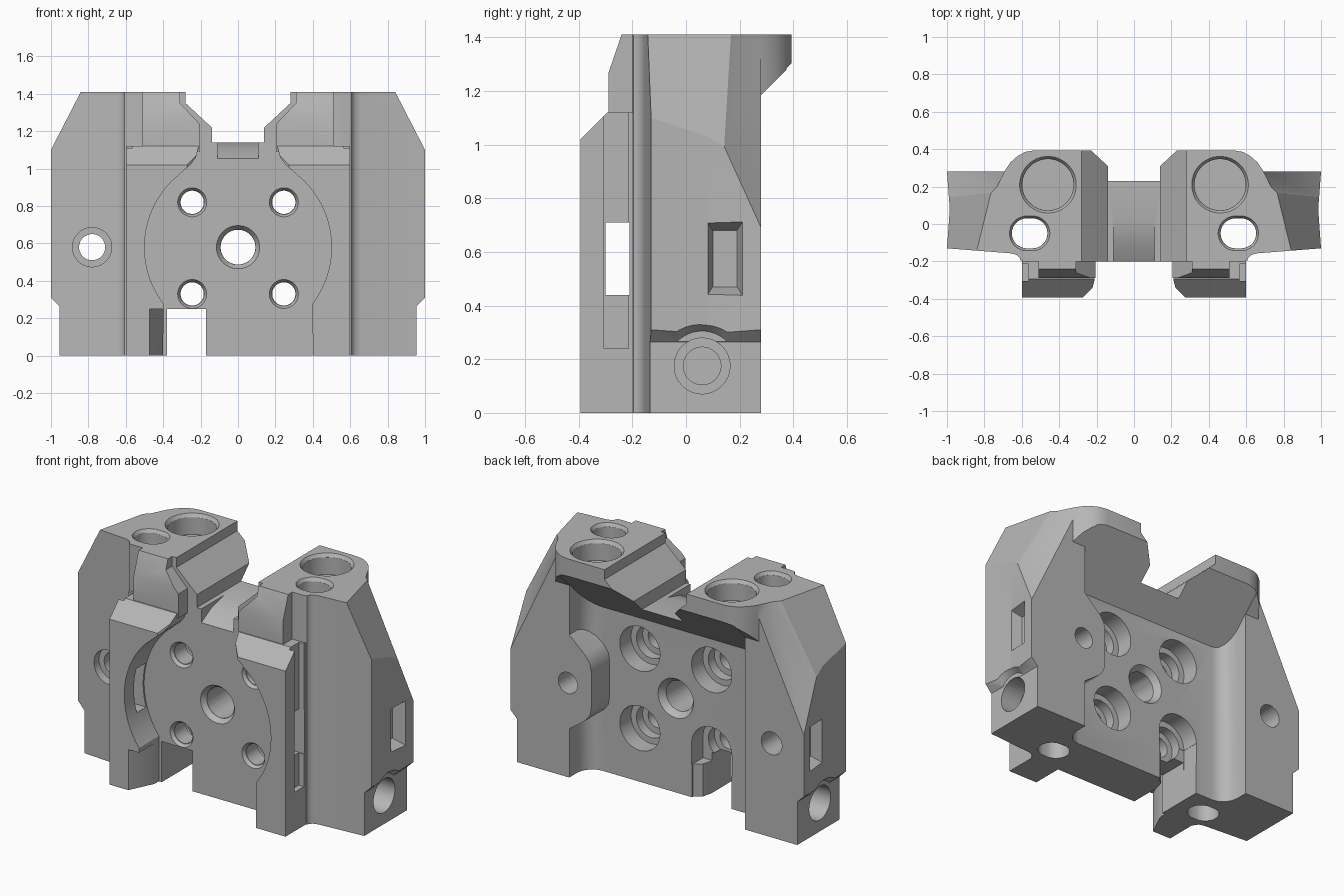
import bpy, bmesh, math
from mathutils import Vector

cube = bpy.data.objects.get("Cube")
if cube:
    bpy.data.objects.remove(cube, do_unlink=True)

steel = bpy.data.materials.new("machined grey")
steel.use_nodes = True
GREY = (0.47, 0.47, 0.47, 1)
steel.diffuse_color = GREY
steel.node_tree.nodes["Principled BSDF"].inputs["Base Color"].default_value = GREY

TOP = 1.41
RAW = 1.5      # untrimmed stock height
FRONT = -0.394


def loft(name, pts, axis, a, b, pts2=None, clips=()):
    """Solid between two matching outlines, trimmed by (point, outward normal) planes."""
    def place(p, h):
        return {"x": (h, p[0], p[1]), "y": (p[0], h, p[1]), "z": (p[0], p[1], h)}[axis]
    bm = bmesh.new()
    lo = [bm.verts.new(place(p, a)) for p in pts]
    hi = [bm.verts.new(place(p, b)) for p in (pts2 or pts)]
    bm.faces.new(lo)
    bm.faces.new(hi)
    n = len(lo)
    for i in range(n):
        j = (i + 1) % n
        bm.faces.new((lo[i], lo[j], hi[j], hi[i]))
    for point, normal in clips:
        bmesh.ops.bisect_plane(bm, geom=bm.verts[:] + bm.edges[:] + bm.faces[:],
                               plane_co=point, plane_no=Vector(normal).normalized(), clear_outer=True)
        bmesh.ops.holes_fill(bm, edges=[e for e in bm.edges if e.is_boundary], sides=0)
    bmesh.ops.recalc_face_normals(bm, faces=bm.faces)
    mesh = bpy.data.meshes.new(name)
    bm.to_mesh(mesh)
    bm.free()
    obj = bpy.data.objects.new(name, mesh)
    bpy.context.collection.objects.link(obj)
    return obj


def rect(u0, u1, v0, v1):
    return [(u0, v0), (u1, v0), (u1, v1), (u0, v1)]


def circle(u, v, r, stretch=0.0):
    ring = []
    for i in range(40):
        t = math.tau * (i + 0.5) / 40
        ring.append((u + r * math.cos(t) + math.copysign(stretch, math.cos(t)), v + r * math.sin(t)))
    return ring


def flip(pts, s):
    return [(s * u, v) for u, v in pts]


def both(half):
    return half + [(-u, v) for u, v in reversed(half)]


def combine(tool, op):
    mod = body.modifiers.new(op, "BOOLEAN")
    mod.operation, mod.solver, mod.object = op, "EXACT", tool
    bpy.ops.object.modifier_apply(modifier=mod.name)
    bpy.data.objects.remove(tool, do_unlink=True)


def add(*args, **kw):
    combine(loft(*args, **kw), "UNION")


def cut(*args, **kw):
    combine(loft(*args, **kw), "DIFFERENCE")


def bore(u, v, axis, a, b, r, r2=None):
    cut("bore", circle(u, v, r), axis, a, b, pts2=circle(u, v, r2 or r))


# Main body with slanted shoulders
shoulders = []
for s in (1, -1):
    shoulders += [((s, -0.13, 1.1), (s * 0.0916, 0.0224, 0.048)),
                  ((s, 0.28, 0.69), (s, 0.98, 0.48))]
plan = both([(0.59, -0.2), (0.606, -0.195), (0.612, -0.18), (0.626, -0.166), (0.655, -0.157),
             (1, -0.13), (0.985, 0.08), (1, 0.28)])
body = loft("block_body", plan, "z", -0.05, RAW, clips=shoulders)
body.data.materials.append(steel)
bpy.context.view_layer.objects.active = body
body.select_set(True)

# Rounded rear lip, then the rear recess under its sloping overhang
lip = both([(0.7, 0.12), (0.735, 0.195), (0.69, 0.285), (0.66, 0.33), (0.62, 0.365), (0.58, 0.386), (0.53, -FRONT)])
add("rear_lip", lip, "z", 0.8, RAW, clips=[((0, 0, 0.905), (0, 1, -1))])
recess = both([(0.6, 0.6), (0.6, 0.2), (0.59, 0.16), (0.57, 0.13), (0.54, 0.108), (0.5, 0.1)])
cut("rear_recess", recess, "z", -0.2, 1.8, clips=[((0, 0, 0.91), (0, -1, 1))])

# Top valley with a sloped front floor
cut("valley", both([(0.28, 1.6), (0.28, 1.35), (0.14, 1.22), (0.14, 1.14)]), "y", -0.6, 0.6)
cut("valley_floor", [(-0.3, 1.0), (-0.2, 1.055), (-0.1, 1.11), (0.02, 1.141), (0.02, 1.2), (-0.3, 1.2)],
    "x", -0.11, 0.11)

# Front pads wrapping the round cavity, with upper jaws
arc = []
for i in range(19):
    t = math.radians(-37 + 82 * i / 18)
    arc.append((0.5 * math.cos(t), 0.58 + 0.5 * math.sin(t)))
pad = [(0.6, -0.05), (0.4, -0.05)] + arc + [(0.29, 0.99), (0.25, 1.025), (0.225, 1.06), (0.21, 1.12), (0.6, 1.12)]
jaw = [(0.205, 1.09), (0.51, 1.09), (0.51, RAW), (0.31, RAW), (0.31, 1.35), (0.205, 1.24)]
for s in (1, -1):
    add("front_pad", flip(pad, s), "y", FRONT, -0.17,
        clips=[((0, FRONT, 1.02), (0, -1, 1)), ((s * 0.22, -0.34, 1), (-s, -1, 0))])
    add("upper_jaw", flip(jaw, s), "y", -0.288, -0.19, clips=[((0, -0.288, 1.27), (0, -0.14, 0.048))])

# Trim the stock flush above and below
cut("top_trim", rect(-2, 2, -2, 2), "z", TOP, 1.8)
cut("base_trim", rect(-2, 2, -2, 2), "z", -0.4, 0)

# Side grooves and the windows into the cavity
for s in (1, -1):
    cut("side_groove", rect(-0.305, -0.215, 0.24, 1.3), "x", s * 0.565, s * 0.604)
    cut("pad_window", rect(-0.3, -0.21, 0.44, 0.71), "x", s * 0.3, s * 0.603)

# Bottom notch flaring to the rear, and the arched pocket above it
cut("notch", [(-0.48, -0.41), (-0.17, -0.41), (-0.17, 0), (-0.155, 0.055), (-0.111, 0.09), (-0.111, 0.4),
              (-0.38, 0.4), (-0.38, -0.2)], "z", -0.1, 0.25)
cut("notch_pocket", rect(-0.383, -0.108, 0.2, 0.33), "y", -0.012, 0.24)

# Rear boss on one side with a blind hole
boss = [(0.65, 0.28), (0.65, 0.9), (0.6, 0.88), (0.49, 0.78), (0.46, 0.74), (0.45, 0.69),
        (0.45, 0.47), (0.46, 0.42), (0.49, 0.38), (0.6, 0.3)]
add("rear_boss", boss, "y", 0.05, 0.2795)
bore(0.61, 0.58, "y", 0.1, 0.4, 0.065)

# Through hole in the opposite flank
bore(-0.78, 0.58, "y", -0.5, 0.5, 0.07)
bore(-0.78, 0.58, "y", -0.3, -0.09, 0.105)

# Centre hole with flared ends
bore(0, 0.58, "y", -0.5, 0.5, 0.093)
bore(0, 0.58, "y", -0.22, -0.17, 0.13, 0.094)
bore(0, 0.58, "y", 0.06, 0.12, 0.092, 0.135)

# Four bolt holes, countersunk in front and counterbored behind
for x in (-0.245, 0.245):
    for z in (0.33, 0.82):
        bore(x, z, "y", -0.5, 0.3, 0.062)
        bore(x, z, "y", -0.22, -0.18, 0.09, 0.065)
        bore(x, z, "y", -0.07, 0.2, 0.1)
        bore(x, z, "y", -0.01, 0.2, 0.137)

for s in (1, -1):
    # Top bores
    bore(s * 0.46, 0.21, "z", 1.285, 1.6, 0.137)
    bore(s * 0.46, 0.21, "z", 1.39, 1.43, 0.138, 0.165)
    cut("oval_bore", circle(s * 0.558, -0.05, 0.08, 0.015), "z", -0.1, 1.6)
    cut("oval_rim", circle(s * 0.558, -0.05, 0.081, 0.015), "z", 1.39, 1.43,
        pts2=circle(s * 0.558, -0.05, 0.105, 0.015))
    # Undercut lower side with an arched relief and stepped bore
    cut("side_step", flip([(0.955, -0.1), (0.955, 0.265), (1.1, 0.41), (1.1, -0.1)], s), "y", -0.5, 0.5)
    bore(0.06, 0.175, "x", s * 0.9555, s * 1.02, 0.13, 0.18)
    bore(0.06, 0.175, "x", s * 0.82, s * 1.1, 0.104)
    bore(0.06, 0.175, "x", s * 0.7, s * 1.1, 0.07)
    # Tapered rectangular side pocket
    cut("side_pocket", rect(0.1, 0.19, 0.47, 0.68), "x", s * 0.92, s * 1.002,
        pts2=rect(0.077, 0.213, 0.435, 0.715))

body.data.polygons.foreach_set("material_index", [0] * len(body.data.polygons))
bpy.ops.object.shade_smooth_by_angle(angle=math.radians(28))
